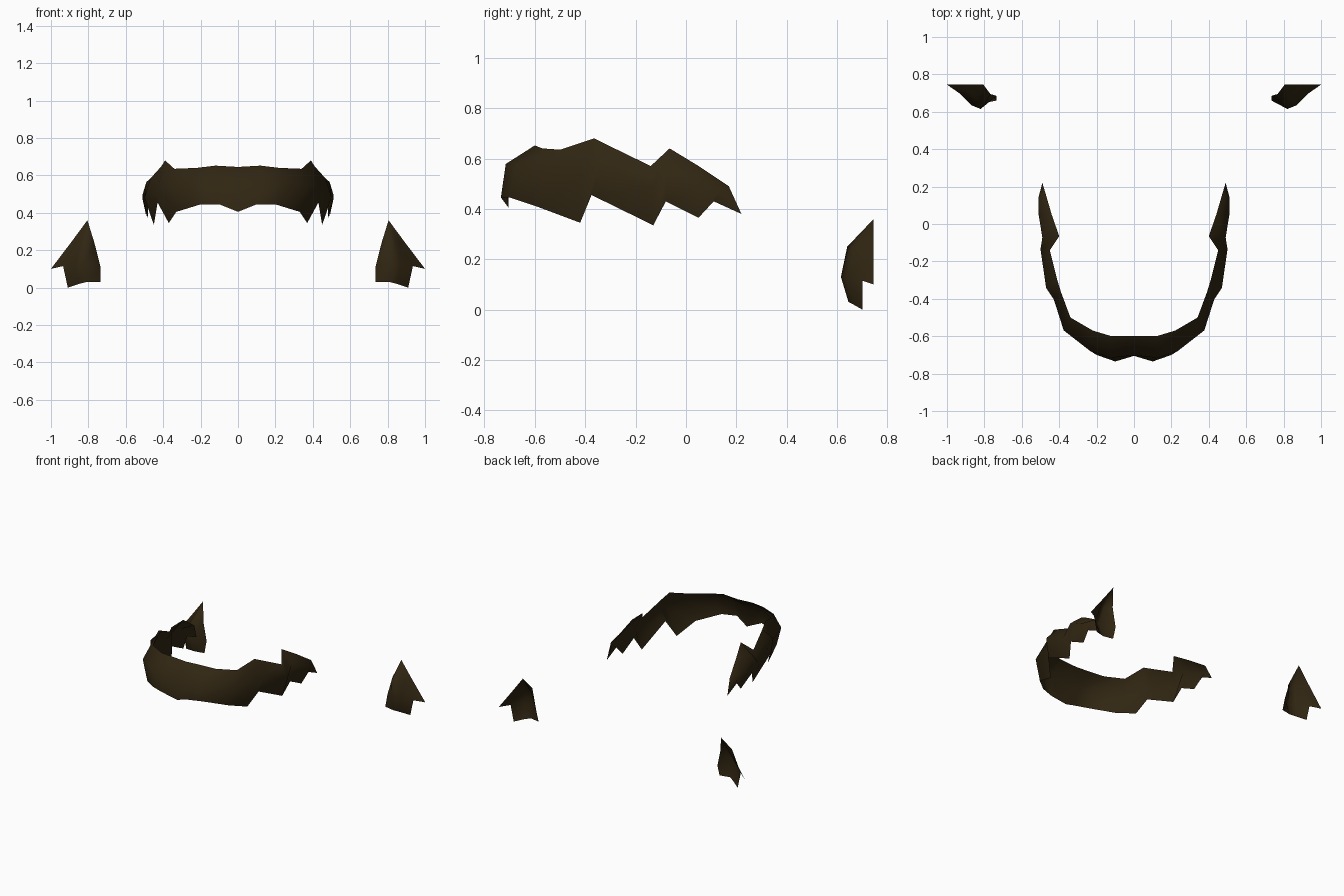
import bpy
import bmesh
from mathutils import Vector

cube = bpy.data.objects.get("Cube")
if cube:
    bpy.data.objects.remove(cube, do_unlink=True)

# Single dark brown hair colour
brown = bpy.data.materials.new("dark_brown_hair")
brown.use_nodes = True
colour = (0.030, 0.019, 0.006, 1)
brown.diffuse_color = colour
shader = brown.node_tree.nodes["Principled BSDF"]
shader.inputs["Base Color"].default_value = colour
shader.inputs["Roughness"].default_value = 0.9


def sheet(name, rows, side=1):
    """Skin neighbouring rows (upper to lower) into a thin open surface."""
    bm = bmesh.new()
    grid = [[bm.verts.new((p[0] * side, p[1], p[2])) for p in row] for row in rows]
    for upper, lower in zip(grid, grid[1:]):
        for i in range(min(len(upper), len(lower)) - 1):
            corners = [lower[i], lower[i + 1], upper[i + 1], upper[i]]
            bm.faces.new(corners if side > 0 else corners[::-1])
    # Collapse repeated points into pointed tips
    bmesh.ops.remove_doubles(bm, verts=bm.verts[:], dist=0.001)
    mesh = bpy.data.meshes.new(name)
    bm.to_mesh(mesh)
    bm.free()
    mesh.materials.append(brown)
    for face in mesh.polygons:
        face.use_smooth = True
    obj = bpy.data.objects.new(name, mesh)
    bpy.context.collection.objects.link(obj)
    return obj


def bulged(top, bottom):
    """Point between two edge points, pushed outward and fading at the tip."""
    top, bottom = Vector(top), Vector(bottom)
    fade = min(1, (top - bottom).length / 0.15)
    middle = (top + bottom) / 2
    outward = Vector((middle.x, min(0, middle.y + 0.3), 0)).normalized()
    return middle + fade * (outward * 0.05 + Vector((0, 0, 0.03)))


# Front band: jagged upper and lower edges, from the centre round to the tip
tip = (.49, .22, .38)
upper_edge = [(0, -.6, .645), (.12, -.6, .652), (.22, -.57, .64), (.34, -.5, .635),
              (.39, -.365, .68), (.41, -.3, .648), (.45, -.14, .57),
              (.4, -.065, .64), (.44, .05, .57), (.475, .17, .49), tip]
lower_edge = [(0, -.705, .405), (.1, -.735, .445), (.2, -.7, .445), (.33, -.58, .405),
              (.37, -.42, .345), (.43, -.375, .455), (.45, -.13, .335),
              (.48, -.08, .43), (.48, .05, .365), (.49, .11, .43), tip]
middle_line = [bulged(t, b) for t, b in zip(upper_edge, lower_edge)]
band = sheet("front_hair_band", [upper_edge, middle_line, lower_edge])
mirror = band.modifiers.new("Mirror", 'MIRROR')
mirror.use_clip = True

# Side tufts: pointed top, bulging ridge, outer barb and short ragged base
apex = (.805, .745, .36)
shoulder = [(.768, .695, .24), (.8, .64, .25), (.84, .665, .25),
            (.86, .7, .245), (.89, .745, .245)]
barb = [(.735, .685, .11), (.82, .615, .13), (.87, .635, .12),
        (.935, .7, .115), (1, .745, .1)]
base = [(.735, .66, .03), (.81, .645, .03), (.85, .665, .02), (.91, .7, 0)]
for label, side in (("left", 1), ("right", -1)):
    sheet(label + "_hair_tuft", [[apex] * len(shoulder), shoulder, barb, base], side)
